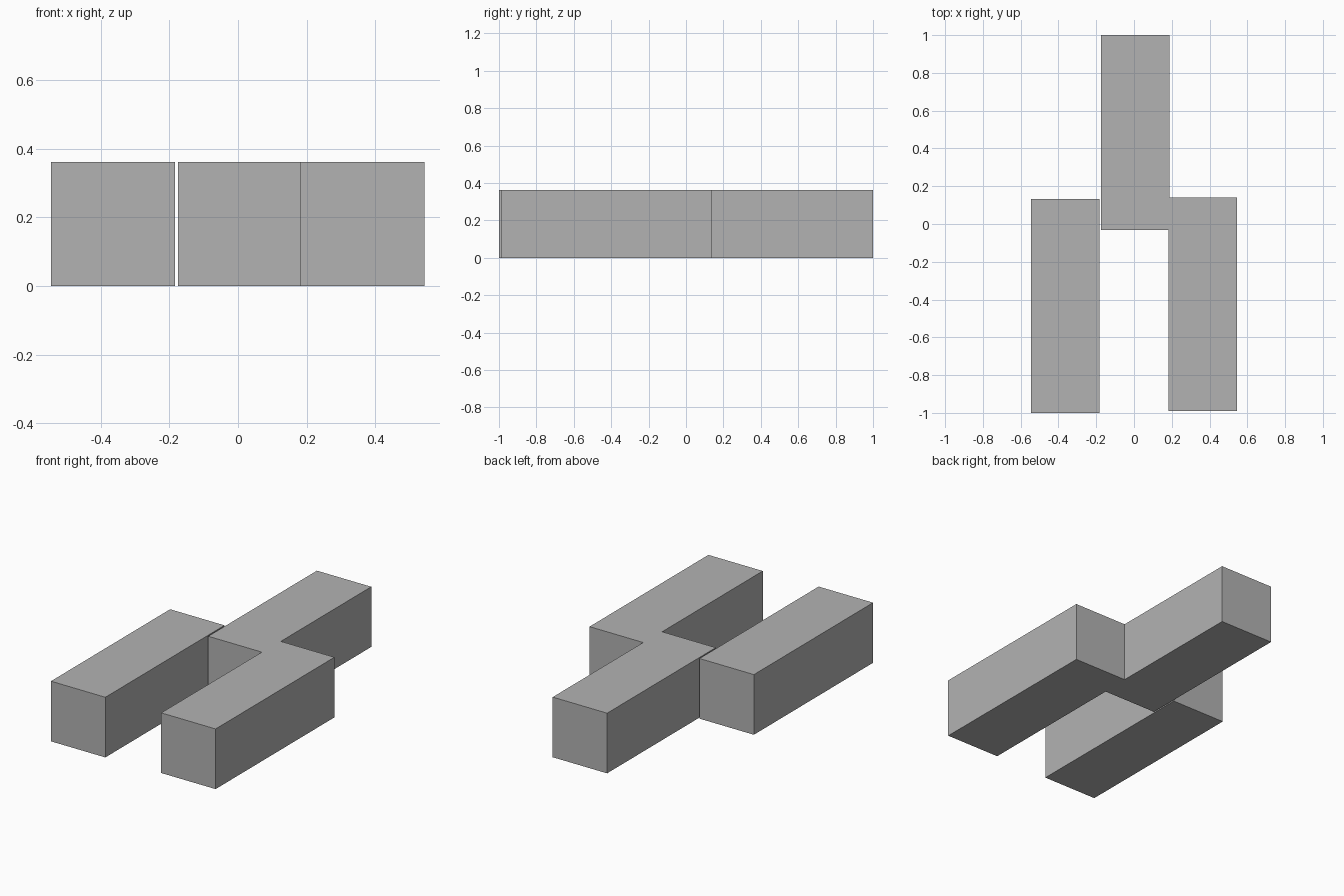
import bpy
from mathutils import Vector

default_cube = bpy.data.objects.get("Cube")
if default_cube:
    bpy.data.objects.remove(default_cube, do_unlink=True)

# Single plain grey material
GREY = (0.45, 0.45, 0.45, 1.0)
grey = bpy.data.materials.new("plain_grey")
grey.use_nodes = True
grey.diffuse_color = GREY
grey.node_tree.nodes["Principled BSDF"].inputs["Base Color"].default_value = GREY

SIDE = 0.362  # square cross-section of every beam


def beam(name, x_min, y_min, y_max):
    """Square beam lying along y on the ground."""
    size = Vector((SIDE, y_max - y_min, SIDE))
    centre = Vector((x_min + SIDE / 2, (y_min + y_max) / 2, SIDE / 2))
    bpy.ops.mesh.primitive_cube_add(size=1, location=centre)
    obj = bpy.context.object
    obj.name = name
    obj.scale = size
    bpy.ops.object.transform_apply(location=False, rotation=False, scale=True)
    obj.data.materials.append(grey)
    return obj


# Two front beams and one rear beam wedged between their back ends
beam("right_front_beam", -0.545, -1.0, 0.133)
beam("left_front_beam", 0.182, -0.99, 0.14)
beam("middle_rear_beam", -0.175, -0.033, 1.0)
